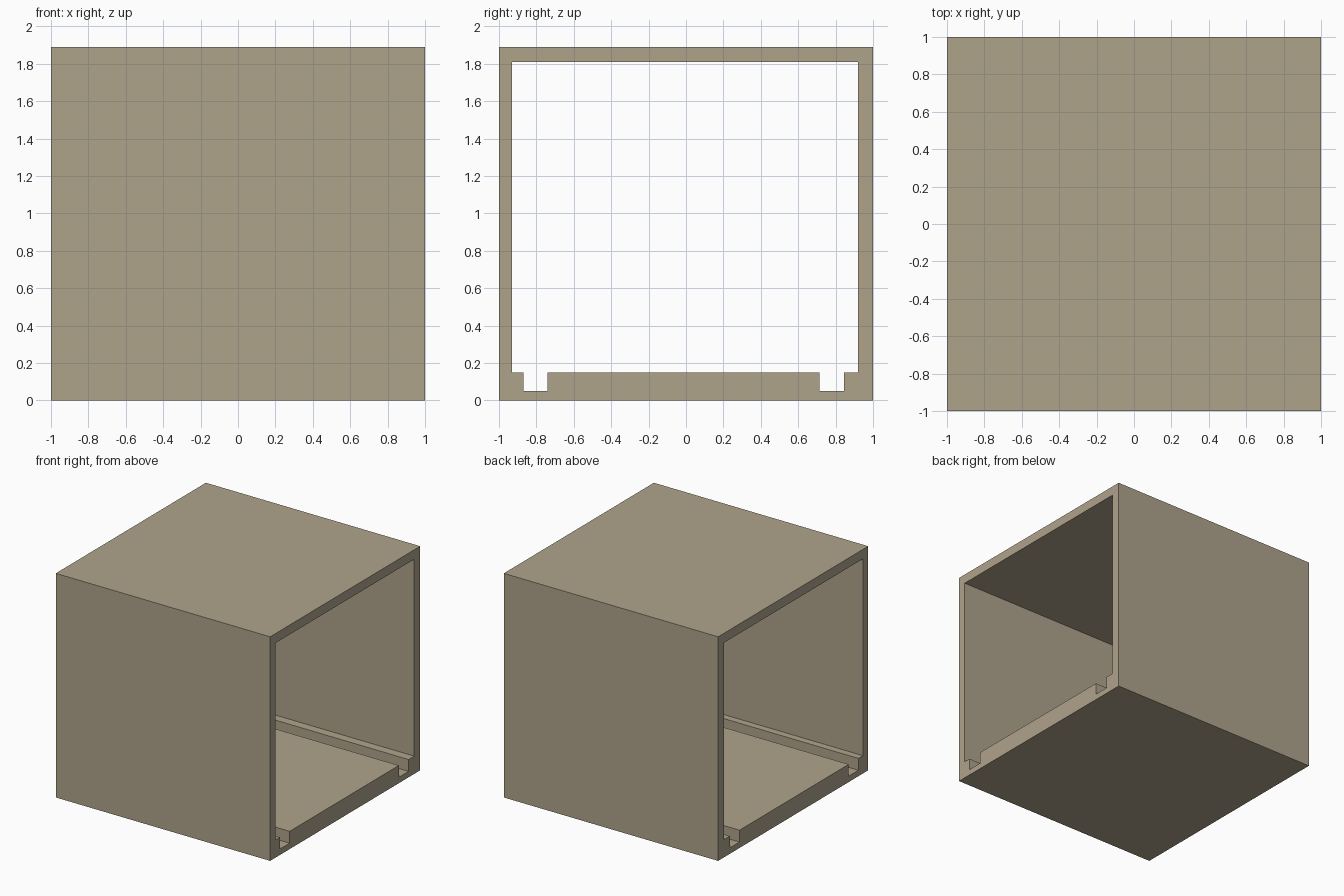
import bpy, bmesh
from mathutils import Vector

if "Cube" in bpy.data.objects:
    bpy.data.objects.remove(bpy.data.objects["Cube"])

# Single flat colour
mat = bpy.data.materials.new("warm_tan")
mat.diffuse_color = (0.428, 0.366, 0.258, 1)
mat.use_nodes = True
mat.node_tree.nodes["Principled BSDF"].inputs["Base Color"].default_value = mat.diffuse_color

HEIGHT = 1.89
# Cross-section in (y, z): outer box and inner opening with two floor grooves
outer = [(-1, 0), (1, 0), (1, HEIGHT), (-1, HEIGHT)]
inner = [(-0.93, 1.81), (-0.93, 0.15),
         (-0.87, 0.15), (-0.87, 0.05), (-0.74, 0.05), (-0.74, 0.15),
         (0.715, 0.15), (0.715, 0.05), (0.845, 0.05), (0.845, 0.15),
         (0.92, 0.15), (0.92, 1.81)]

bm = bmesh.new()


def add_loop(points):
    verts = [bm.verts.new((-1, y, z)) for y, z in points]
    return [bm.edges.new((verts[i - 1], verts[i])) for i in range(len(verts))]


# Fill the ring between both outlines, then extrude it along x
edges = add_loop(outer) + add_loop(inner)
bmesh.ops.triangle_fill(bm, edges=edges, use_beauty=True, normal=Vector((1, 0, 0)))
result = bmesh.ops.extrude_face_region(bm, geom=bm.faces[:], use_keep_orig=True)
moved = [g for g in result["geom"] if isinstance(g, bmesh.types.BMVert)]
bmesh.ops.translate(bm, verts=moved, vec=(2, 0, 0))
bmesh.ops.recalc_face_normals(bm, faces=bm.faces[:])

# Open-ended box sleeve
mesh = bpy.data.meshes.new("grooved_sleeve")
bm.to_mesh(mesh)
bm.free()
mesh.materials.append(mat)
sleeve = bpy.data.objects.new("grooved_sleeve", mesh)
bpy.context.collection.objects.link(sleeve)
